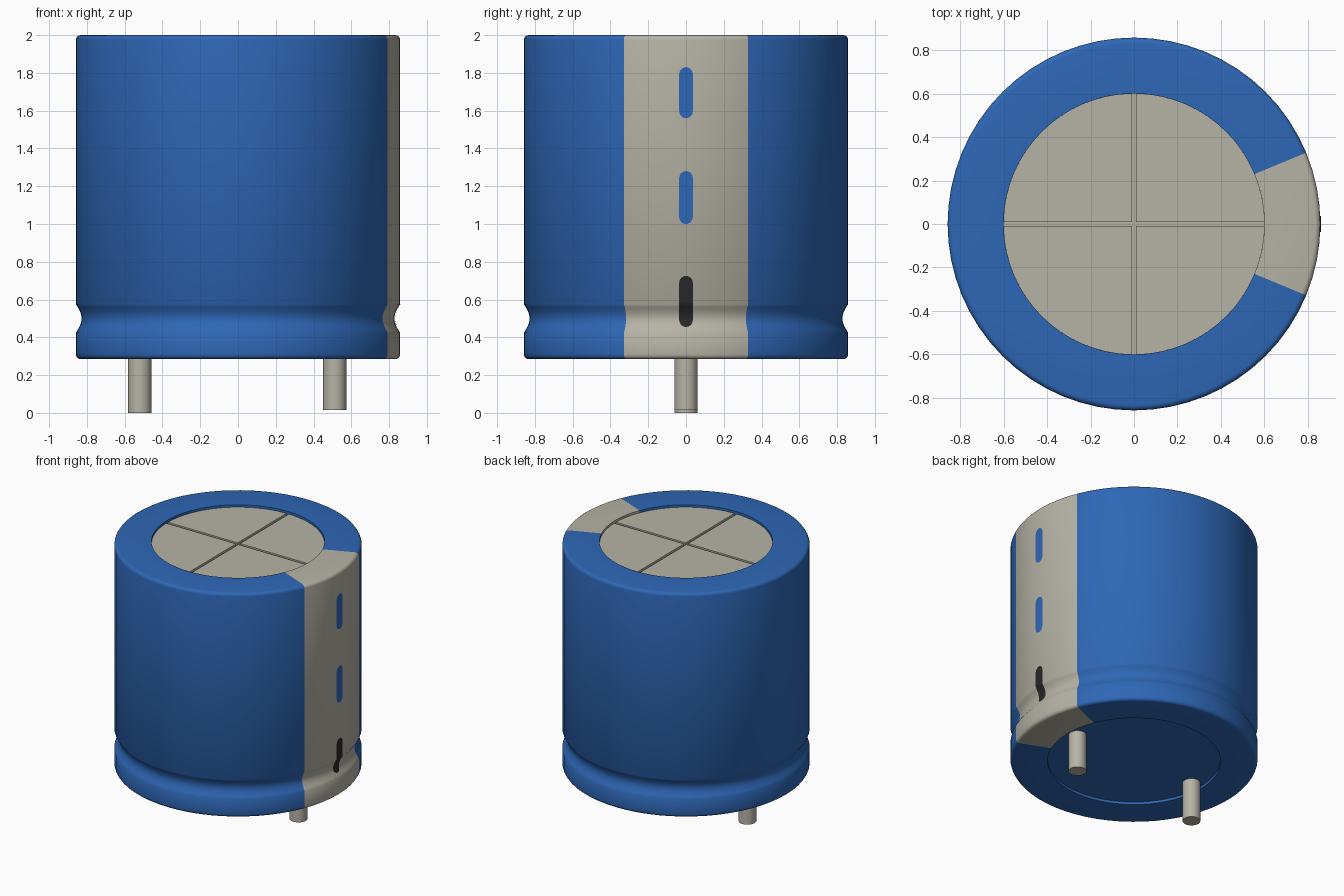
import bpy, bmesh, math

if "Cube" in bpy.data.objects:
    bpy.data.objects.remove(bpy.data.objects["Cube"], do_unlink=True)

R, INNER, BASE, TOP = 0.858, 0.6, 0.285, 2.0
ROUND = 0.025


def material(name, rgb):
    m = bpy.data.materials.new(name)
    m.use_nodes = True
    m.diffuse_color = (*rgb, 1)
    m.node_tree.nodes["Principled BSDF"].inputs["Base Color"].default_value = (*rgb, 1)
    return m


blue = material("sleeve blue", (0.027, 0.136, 0.47))
beige = material("warm grey", (0.47, 0.45, 0.38))
black = material("marking black", (0.02, 0.02, 0.02))


def finish(name, bm, *mats):
    bmesh.ops.recalc_face_normals(bm, faces=bm.faces[:])
    mesh = bpy.data.meshes.new(name)
    bm.to_mesh(mesh)
    bm.free()
    obj = bpy.data.objects.new(name, mesh)
    bpy.context.collection.objects.link(obj)
    for m in mats:
        mesh.materials.append(m)
    bpy.ops.object.select_all(action="DESELECT")
    obj.select_set(True)
    bpy.context.view_layer.objects.active = obj
    bpy.ops.object.shade_smooth_by_angle(angle=math.radians(32))
    return obj


def prism(bm, outline, z0, z1):
    low = [bm.verts.new((x, y, z0)) for x, y in outline]
    high = [bm.verts.new((x, y, z1)) for x, y in outline]
    bm.faces.new(low)
    bm.faces.new(high)
    for i in range(len(low)):
        j = (i + 1) % len(low)
        bm.faces.new((low[i], low[j], high[j], high[i]))


def circle(r, n, x=0):
    steps = [2 * math.pi * i / n for i in range(n)]
    return [(x + r * math.cos(a), r * math.sin(a)) for a in steps]


def cylinder(name, r, n, z0, z1, mat, x=0):
    bm = bmesh.new()
    prism(bm, circle(r, n, x), z0, z1)
    return finish(name, bm, mat)


def wall_radius(z):
    # crimped groove around the lower part of the wall
    t = (z - 0.5) / 0.075
    return R - 0.03 * math.cos(t * math.pi / 2) if abs(t) < 1 else R


# Sleeve: closed profile spun around z, with a lighter stripe on the +x side
profile = [(INNER, TOP - 0.07), (INNER, TOP)]
arc = [math.pi / 2 * (1 - i / 4) for i in range(5)]
profile += [(R - ROUND + ROUND * math.cos(a), TOP - ROUND + ROUND * math.sin(a)) for a in arc]
profile += [(wall_radius(z), z) for z in [0.575 - 0.15 * i / 10 for i in range(11)]]
profile += [(R - ROUND + ROUND * math.cos(a), BASE + ROUND - ROUND * math.sin(a)) for a in reversed(arc)]
profile += [(INNER, BASE), (INNER, BASE + 0.05)]
bm = bmesh.new()
verts = [bm.verts.new((r, 0, z)) for r, z in profile]
edges = [bm.edges.new((verts[i - 1], verts[i])) for i in range(len(verts))]
bmesh.ops.spin(bm, geom=verts + edges, cent=(0, 0, 0), axis=(0, 0, 1),
               angle=2 * math.pi, steps=64, use_merge=True)
bmesh.ops.remove_doubles(bm, verts=bm.verts[:], dist=0.0001)
for f in bm.faces:
    c = f.calc_center_median()
    f.material_index = int(abs(math.atan2(c.y, c.x)) < math.radians(22.5))
finish("sleeve", bm, blue, beige)

# Recessed end plates
cylinder("bottom_plate", INNER, 64, BASE + 0.02, BASE + 0.06, blue)
cylinder("vent_floor", INNER, 64, TOP - 0.08, TOP - 0.045, beige)

# Lid in four quadrants, leaving a cross-shaped vent between them
GAP = 0.01
bm = bmesh.new()
start = math.asin(GAP / INNER)
for q in range(4):
    angles = [start + (math.pi / 2 - 2 * start) * i / 16 for i in range(17)]
    pts = [(GAP, GAP)] + [(INNER * math.cos(a), INNER * math.sin(a)) for a in angles]
    c, s = round(math.cos(q * math.pi / 2)), round(math.sin(q * math.pi / 2))
    prism(bm, [(c * x - s * y, s * x + c * y) for x, y in pts], TOP - 0.05, TOP - 0.018)
finish("lid", bm, beige)


# Rounded dashes that hug the stripe
def dash(name, z0, z1, mat):
    w = 0.036
    bm = bmesh.new()
    rows = []
    heights = [z0 + w * (1 - math.cos(math.pi / 2 * i / 5)) for i in range(5)]
    heights += [z0 + w + (z1 - z0 - 2 * w) * i / 20 for i in range(21)]
    heights += [z1 - w * (1 - math.cos(math.pi / 2 * i / 5)) for i in reversed(range(5))]
    for z in heights:
        d = max(0, z0 + w - z, z - (z1 - w))
        half = max(0.004, math.sqrt(max(0, w * w - d * d)))
        r = wall_radius(z)
        rows.append([bm.verts.new((math.sqrt(r * r - y * y) + 0.003, y, z))
                     for y in (-half, 0, half)])
    for a, b in zip(rows, rows[1:]):
        for i in range(2):
            bm.faces.new((a[i], a[i + 1], b[i + 1], b[i]))
    finish(name, bm, mat)


dash("upper_dash", 1.56, 1.83, blue)
dash("middle_dash", 1.0, 1.28, blue)
dash("lower_dash", 0.455, 0.725, black)

# Pins
cylinder("right_pin", 0.062, 32, 0, BASE + 0.04, beige, x=-0.52)
cylinder("left_pin", 0.062, 32, 0.015, BASE + 0.04, beige, x=0.512)
